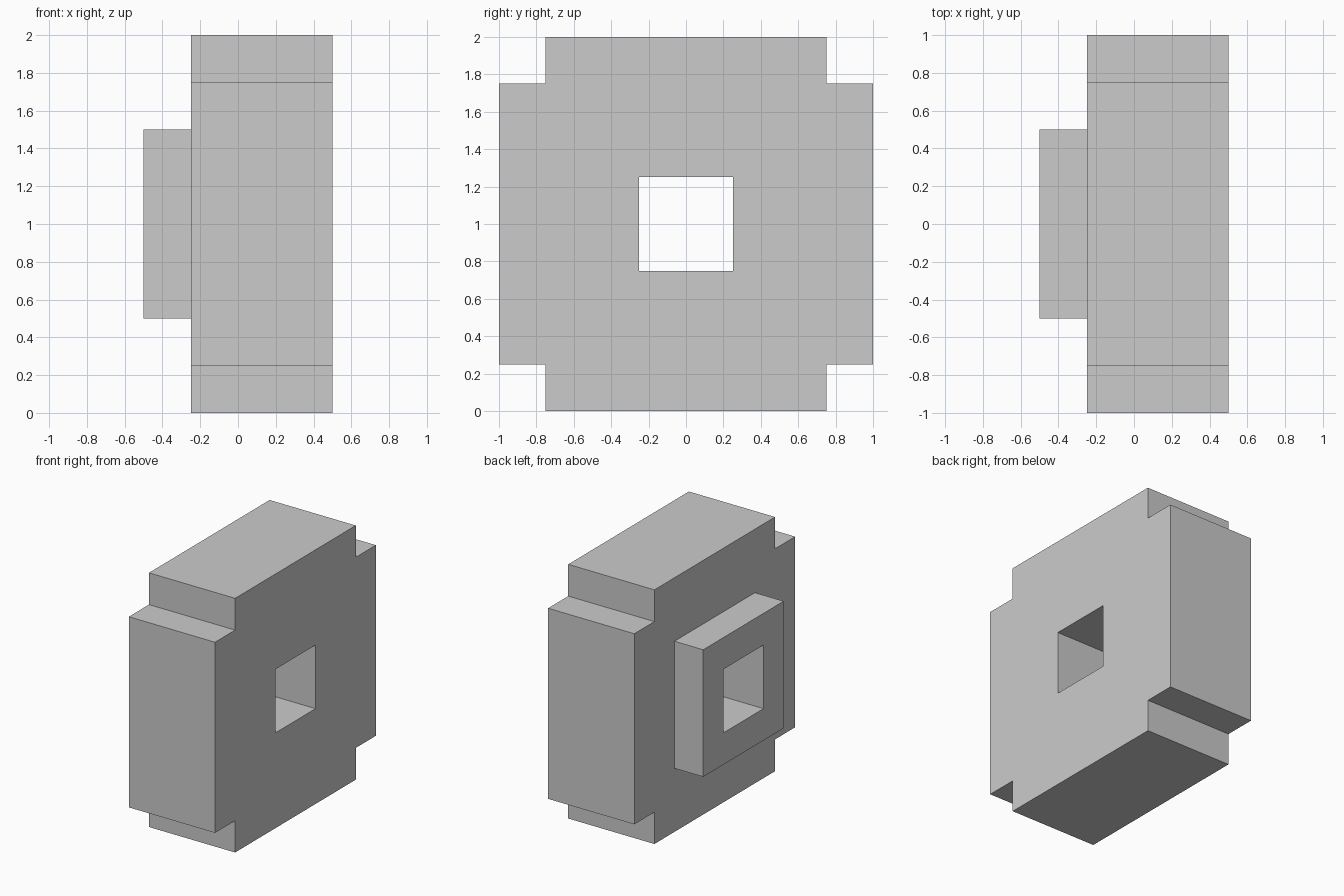
import bpy, bmesh

if "Cube" in bpy.data.objects:
    bpy.data.objects.remove(bpy.data.objects["Cube"])


def prism(name, outline, x0, x1):
    """Extrude a (y, z) outline along x from x0 to x1."""
    bm = bmesh.new()
    face = bm.faces.new([bm.verts.new((x0, y, z + 1)) for y, z in outline])
    new = bmesh.ops.extrude_face_region(bm, geom=[face], use_keep_orig=True)["geom"]
    moved = [v for v in new if isinstance(v, bmesh.types.BMVert)]
    bmesh.ops.translate(bm, verts=moved, vec=(x1 - x0, 0, 0))
    bmesh.ops.recalc_face_normals(bm, faces=bm.faces)
    mesh = bpy.data.meshes.new(name)
    bm.to_mesh(mesh)
    bm.free()
    ob = bpy.data.objects.new(name, mesh)
    bpy.context.collection.objects.link(ob)
    return ob


def square(r):
    return [(-r, -r), (r, -r), (r, r), (-r, r)]


def combine(target, tool, operation):
    """Apply a boolean and discard the tool object."""
    mod = target.modifiers.new(operation.title(), 'BOOLEAN')
    mod.operation, mod.object, mod.solver = operation, tool, 'EXACT'
    bpy.context.view_layer.objects.active = target
    bpy.ops.object.modifier_apply(modifier=mod.name)
    bpy.data.objects.remove(tool)


# Blocky wheel: square with a notch in each corner, one quarter turned four times
outline, corner = [], [(1, 0.75), (0.75, 0.75), (0.75, 1)]
for _ in range(4):
    outline += corner
    corner = [(-z, y) for y, z in corner]
wheel = prism("wheel", outline, -0.25, 0.5)

# Raised hub on the left side, sunk slightly into the wheel
combine(wheel, prism("hub", square(0.5), -0.5, -0.15), 'UNION')

# Square axle hole right through
combine(wheel, prism("axle_hole", square(0.25), -0.7, 0.7), 'DIFFERENCE')
